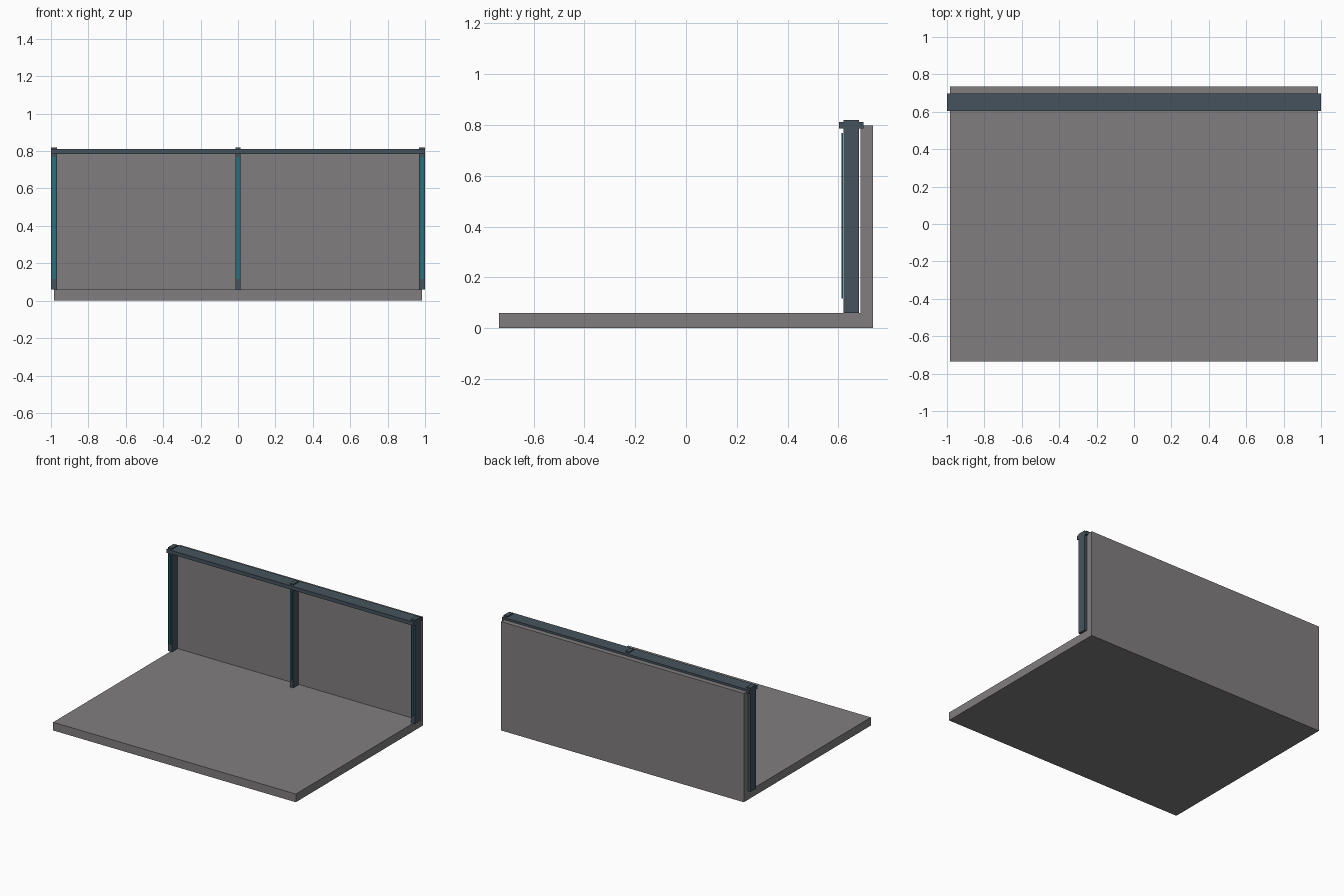
import bpy, bmesh

if "Cube" in bpy.data.objects:
    bpy.data.objects.remove(bpy.data.objects["Cube"])


def material(name, rgb):
    m = bpy.data.materials.new(name)
    m.diffuse_color = (*rgb, 1)
    m.use_nodes = True
    m.node_tree.nodes["Principled BSDF"].inputs["Base Color"].default_value = m.diffuse_color
    return m


STONE = material("grey stone", (0.22, 0.208, 0.21))
STEEL = material("blue grey steel", (0.06, 0.086, 0.107))
TEAL = material("teal light", (0.012, 0.19, 0.24))


def finish(name, bm, mat):
    bmesh.ops.recalc_face_normals(bm, faces=bm.faces)
    mesh = bpy.data.meshes.new(name)
    bm.to_mesh(mesh)
    bm.free()
    mesh.materials.append(mat)
    obj = bpy.data.objects.new(name, mesh)
    bpy.context.collection.objects.link(obj)


def box(name, x, y, z, mat):
    bm = bmesh.new()
    bmesh.ops.create_cube(bm, size=1)
    for v in bm.verts:
        v.co = [lo if c < 0 else hi for c, (lo, hi) in zip(v.co, (x, y, z))]
    finish(name, bm, mat)


# Floor and back wall as one extruded L profile
bm = bmesh.new()
profile = [(-0.735, 0), (0.735, 0), (0.735, 0.797), (0.686, 0.797), (0.686, 0.06), (-0.735, 0.06)]
face = bm.faces.new([bm.verts.new((-0.983, y, z)) for y, z in profile])
ext = bmesh.ops.extrude_face_region(bm, geom=[face])
bmesh.ops.translate(bm, vec=(1.966, 0, 0), verts=[g for g in ext["geom"] if isinstance(g, bmesh.types.BMVert)])
finish("floor_and_wall", bm, STONE)

# Top rail
box("top_rail", (-1, 1), (0.603, 0.699), (0.785, 0.812), STEEL)

# Posts with thin light strips on their fronts
for label, cx, half in (("left", -0.984, 0.016), ("middle", 0, 0.014), ("right", 0.984, 0.016)):
    box(label + "_post", (cx - half, cx + half), (0.619, 0.681), (0.06, 0.82), STEEL)
    box(label + "_light_strip", (cx - 0.007, cx + 0.007), (0.611, 0.618), (0.117, 0.768), TEAL)
